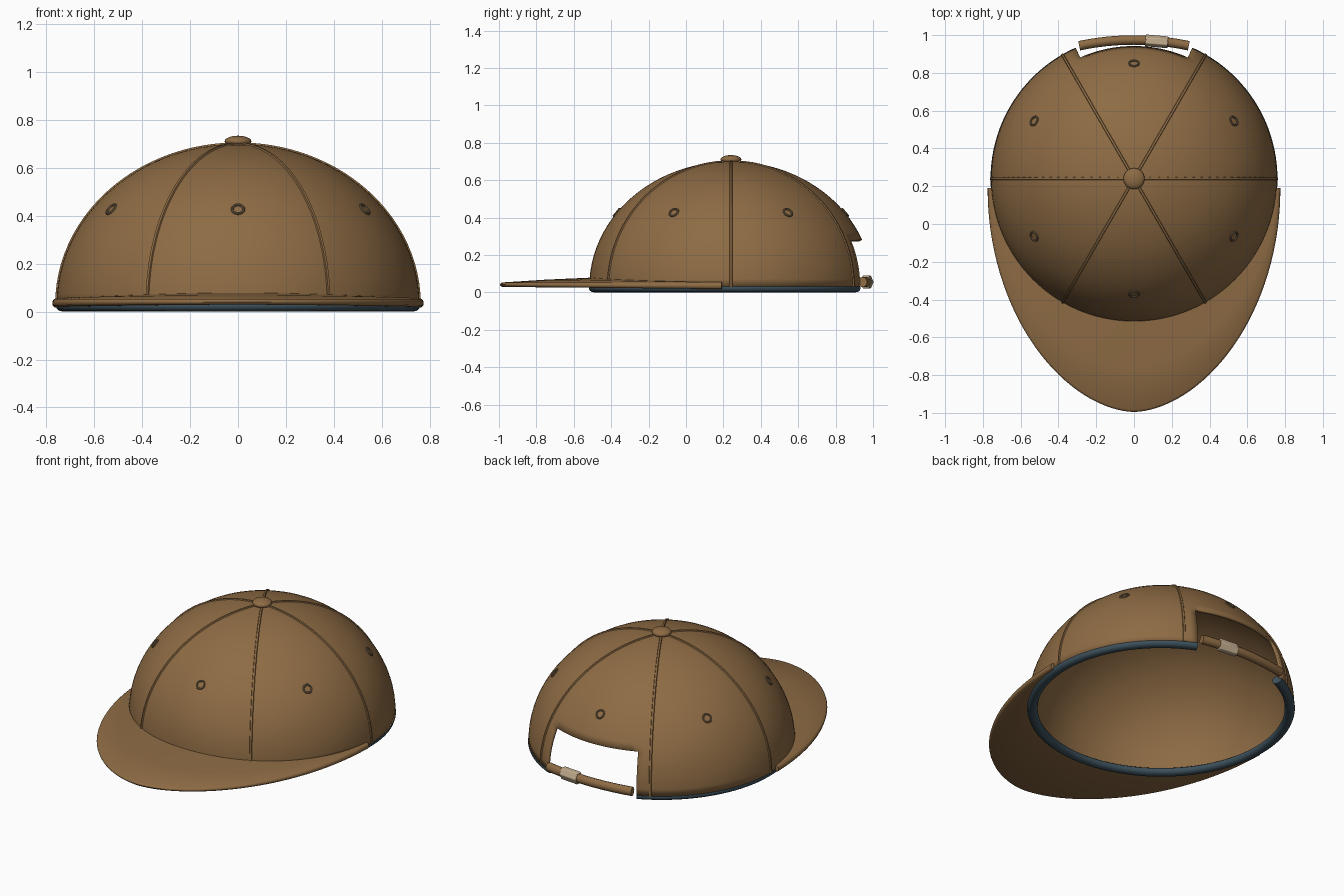
import bpy, bmesh, math
from mathutils import Vector, Matrix

if "Cube" in bpy.data.objects:
    bpy.data.objects.remove(bpy.data.objects["Cube"])

CY, BASE, R, H = 0.24, 0.03, 0.757, 0.67   # crown centre, base height, radius, height
OPEN = 24                                  # half angle of the back opening, degrees


def material(name, rgb):
    m = bpy.data.materials.new(name)
    m.diffuse_color = (*rgb, 1)
    m.use_nodes = True
    m.node_tree.nodes["Principled BSDF"].inputs["Base Color"].default_value = m.diffuse_color
    return m


BROWN = material("brown cloth", (0.27, 0.148, 0.058))
NAVY = material("dark blue band", (0.045, 0.08, 0.105))
GREY = material("eyelet thread", (0.19, 0.13, 0.07))
BEIGE = material("beige clasp", (0.56, 0.43, 0.28))


def finish(name, bm, mat, angle=40):
    bmesh.ops.recalc_face_normals(bm, faces=bm.faces)
    me = bpy.data.meshes.new(name)
    bm.to_mesh(me)
    bm.free()
    ob = bpy.data.objects.new(name, me)
    bpy.context.collection.objects.link(ob)
    me.materials.append(mat)
    bpy.ops.object.select_all(action='DESELECT')
    ob.select_set(True)
    bpy.context.view_layer.objects.active = ob
    bpy.ops.object.shade_smooth_by_angle(angle=math.radians(angle))
    return ob


def crown_point(azimuth, phi, lift=0.0):
    """Point on the crown; azimuth in degrees from the back (+y), phi from the base."""
    a, p = math.radians(azimuth), math.radians(phi)
    r, h = R + lift, H + lift
    return Vector((r * math.cos(p) * math.sin(a), CY + r * math.cos(p) * math.cos(a),
                   BASE + h * math.sin(p)))


def loft(bm, rings, closed=True, caps=True):
    """Bridge a row of equal cross-sections."""
    vs = [[bm.verts.new(p) for p in ring] for ring in rings]
    n = len(vs[0])
    for a, b in zip(vs, vs[1:]):
        for i in range(n if closed else n - 1):
            j = (i + 1) % n
            bm.faces.new((a[i], a[j], b[j], b[i]))
    if caps:
        bm.faces.new(vs[0])
        bm.faces.new(vs[-1])


def tube(name, points, mat, ru, rv, sides=10):
    """Elliptical tube: ru across the path horizontally, rv along the other normal."""
    bm = bmesh.new()
    rings = []
    for i, p in enumerate(points):
        t = (points[min(i + 1, len(points) - 1)] - points[max(i - 1, 0)]).normalized()
        u = t.cross(Vector((0, 0, 1))).normalized()
        v = u.cross(t)
        rings.append([p + u * ru * math.cos(k * math.tau / sides)
                      + v * rv * math.sin(k * math.tau / sides) for k in range(sides)])
    loft(bm, rings)
    return finish(name, bm, mat)


# Crown: dome of revolution with the back opening left out
phi_open = math.degrees(math.asin((0.28 - BASE) / H))
phis = [phi_open * i / 6 for i in range(6)]
phis += [phi_open + (90 - phi_open) * i / 18 for i in range(18)]
bm = bmesh.new()
rows = [[bm.verts.new(crown_point(a, p)) for a in range(0, 360, 3)] for p in phis]
pole = bm.verts.new((0, CY, BASE + H))
n = len(rows[0])
for k in range(len(rows) - 1):
    for i in range(n):
        mid = abs((i * 3 + 1.5 + 180) % 360 - 180)
        if k < 6 and mid < OPEN:
            continue
        j = (i + 1) % n
        bm.faces.new((rows[k][i], rows[k][j], rows[k + 1][j], rows[k + 1][i]))
for i in range(n):
    bm.faces.new((rows[-1][i], rows[-1][(i + 1) % n], pole))
bmesh.ops.delete(bm, geom=[v for v in bm.verts if not v.link_faces], context='VERTS')
crown = finish("crown", bm, BROWN)
sol = crown.modifiers.new("thickness", 'SOLIDIFY')
sol.thickness, sol.offset = 0.016, -1

# Panel seams: slim raised ribs from base to button
for k in range(6):
    az = 30 + 60 * k
    bm = bmesh.new()
    side = Vector((math.cos(math.radians(az)), -math.sin(math.radians(az)), 0))
    rings = []
    for i in range(25):
        p = 87 * i / 24
        lo, hi = crown_point(az, p, -0.004), crown_point(az, p, 0.006)
        rings.append([lo - side * 0.009, hi - side * 0.005, hi + side * 0.005, lo + side * 0.009])
    loft(bm, rings)
    finish("panel_seam_%d" % (k + 1), bm, BROWN)

# Eyelets: one stitched ring in each panel
for k in range(6):
    az, phi = 60 * k, 36.3
    c = crown_point(az, phi, 0.001)
    normal = Vector(((c.x) / R ** 2, (c.y - CY) / R ** 2, (c.z - BASE) / H ** 2)).normalized()
    rot = normal.to_track_quat('Z', 'Y').to_matrix().to_4x4()
    bm = bmesh.new()
    rings = []
    for i in range(21):
        a = math.tau * i / 20
        d = Vector((math.cos(a), math.sin(a), 0))
        rings.append([d * (0.024 + 0.006 * math.cos(b * math.tau / 8))
                      + Vector((0, 0, 0.006 * math.sin(b * math.tau / 8))) for b in range(8)])
    loft(bm, rings, caps=False)
    bmesh.ops.remove_doubles(bm, verts=bm.verts, dist=1e-5)
    bmesh.ops.transform(bm, matrix=Matrix.Translation(c) @ rot, verts=bm.verts)
    finish("eyelet_%d" % (k + 1), bm, GREY)

# Top button
bm = bmesh.new()
bmesh.ops.create_uvsphere(bm, u_segments=24, v_segments=12, radius=1,
                          matrix=Matrix.Translation((0, CY, 0.71)) @ Matrix.Diagonal((0.056, 0.056, 0.024, 1)))
finish("top_button", bm, BROWN)

# Sweatband: rolled tube round the rim, open at the back
path = []
for a in range(OPEN, 361 - OPEN, 3):
    p = crown_point(a, 0)
    path.append(Vector((p.x * 0.965, CY + (p.y - CY) * 0.965, 0.023)))
tube("sweatband", path, NAVY, 0.029, 0.023, 12)

# Brim: rounded-edge plate swept from ear to ear
bm = bmesh.new()
rings = []
STEPS = 64
for i in range(STEPS + 1):
    t = math.pi * i / STEPS
    c, s = math.cos(t), math.sin(t)
    outer = Vector((0.775 * math.copysign(abs(c) ** 1.12, c), 0.19 - 1.185 * s, 0))
    d = (outer - Vector((0, CY, 0))).normalized()
    inner = Vector((0, CY, 0)) + d * (R - 0.012)
    top_in, top_out = 0.052 + 0.027 * s, 0.053
    bot = 0.018 + 0.011 * s

    def at(f, z):
        q = inner.lerp(outer, f)
        return Vector((q.x, q.y, z))

    tip = min(0.3, 0.012 / (outer - inner).length)
    mid = (top_out + bot) / 2
    rings.append([at(0, bot), at(0, top_in), at(0.5, (top_in + top_out) / 2 + 0.002),
                  at(1 - tip, top_out), at(1 - tip * 0.25, top_out - 0.006), at(1, mid),
                  at(1 - tip * 0.25, bot + 0.006), at(1 - tip, bot)])
loft(bm, rings)
finish("brim", bm, BROWN, 50)

# Back strap: slightly bowed cord across the opening
strap = [Vector((x, 0.974 - 0.36 * x * x, 0.055))
         for x in [-0.29 + 0.58 * i / 16 for i in range(17)]]
tube("back_strap", strap, BROWN, 0.025, 0.027, 12)

# Clasp: six-sided sleeve on the strap
bm = bmesh.new()
bmesh.ops.create_cone(bm, cap_ends=True, segments=6, radius1=1, radius2=1, depth=0.12,
                      matrix=Matrix.Translation((0.12, 0.967, 0.055))
                      @ Matrix.Rotation(math.radians(-5), 4, 'Z')
                      @ Matrix.Diagonal((1, 0.032, 0.04, 1))
                      @ Matrix.Rotation(math.pi / 2, 4, 'Y'))
clasp = finish("strap_clasp", bm, BEIGE, 30)
bev = clasp.modifiers.new("soft_edges", 'BEVEL')
bev.width, bev.segments = 0.004, 2
